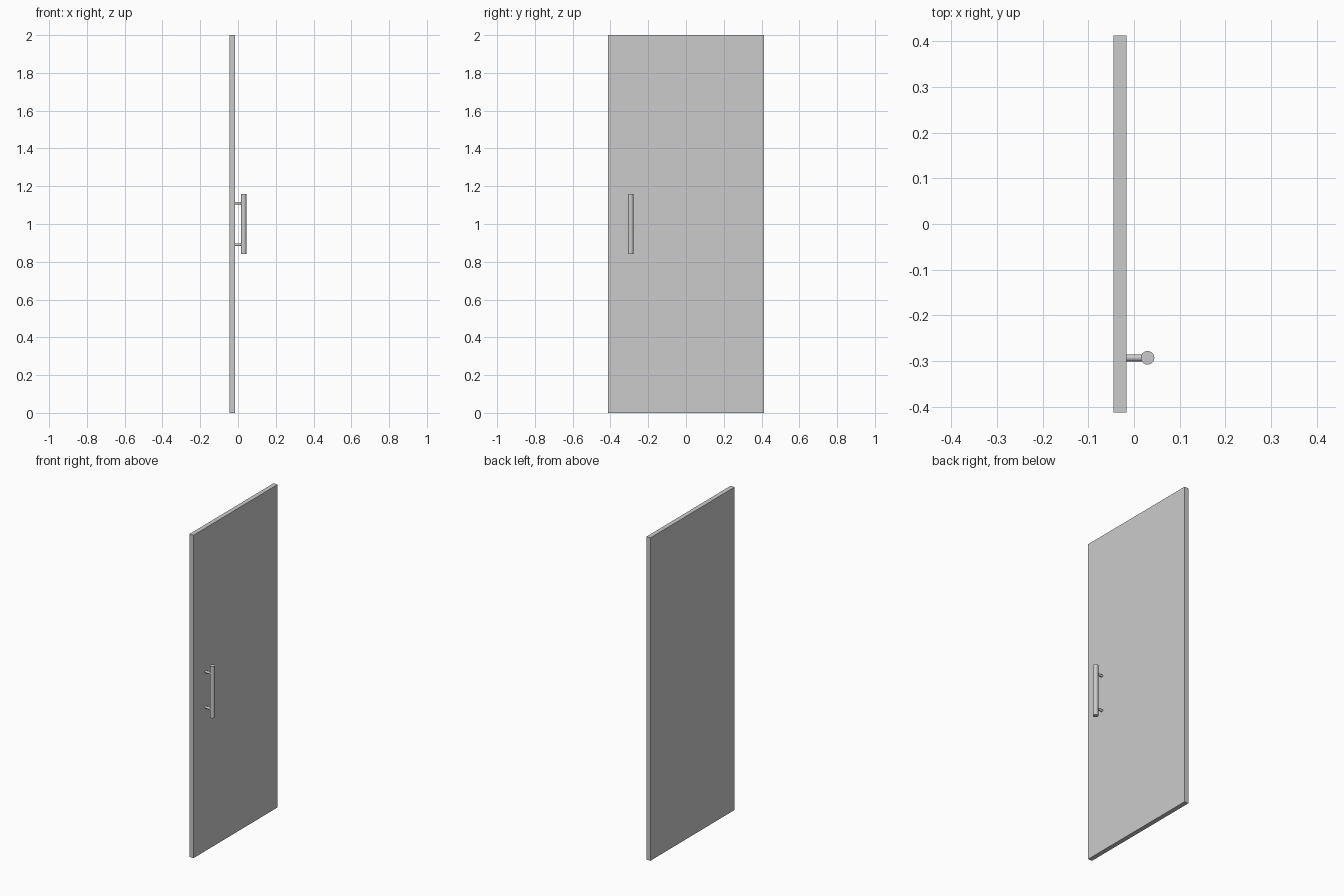
import bpy
from math import pi

if "Cube" in bpy.data.objects:
    bpy.data.objects.remove(bpy.data.objects["Cube"])

DOOR_BACK, DOOR_FRONT = -0.0445, -0.0165
BAR_X, BAR_Y, BAR_Z = 0.0297, -0.293, 1.0


def cylinder(name, radius, depth, location, rotation=(0, 0, 0), sides=32):
    bpy.ops.mesh.primitive_cylinder_add(vertices=sides, radius=radius, depth=depth,
                                        location=location, rotation=rotation)
    obj = bpy.context.object
    obj.name = name
    bpy.ops.object.shade_smooth_by_angle()
    return obj


# Flat door panel
bpy.ops.mesh.primitive_cube_add(size=1, location=((DOOR_BACK + DOOR_FRONT) / 2, 0, 1))
panel = bpy.context.object
panel.name = "door_panel"
panel.scale = (DOOR_FRONT - DOOR_BACK, 0.825, 2)
bpy.ops.object.transform_apply(location=False, rotation=False, scale=True)

# Vertical pull bar
cylinder("handle_bar", 0.0148, 0.32, (BAR_X, BAR_Y, BAR_Z))

# Two standoff posts from the panel into the bar
post_length = BAR_X - DOOR_FRONT
for label, dz in (("lower", -0.11), ("upper", 0.11)):
    cylinder(f"{label}_handle_post", 0.0075, post_length,
             ((BAR_X + DOOR_FRONT) / 2, BAR_Y, BAR_Z + dz), (0, pi / 2, 0), 24)
